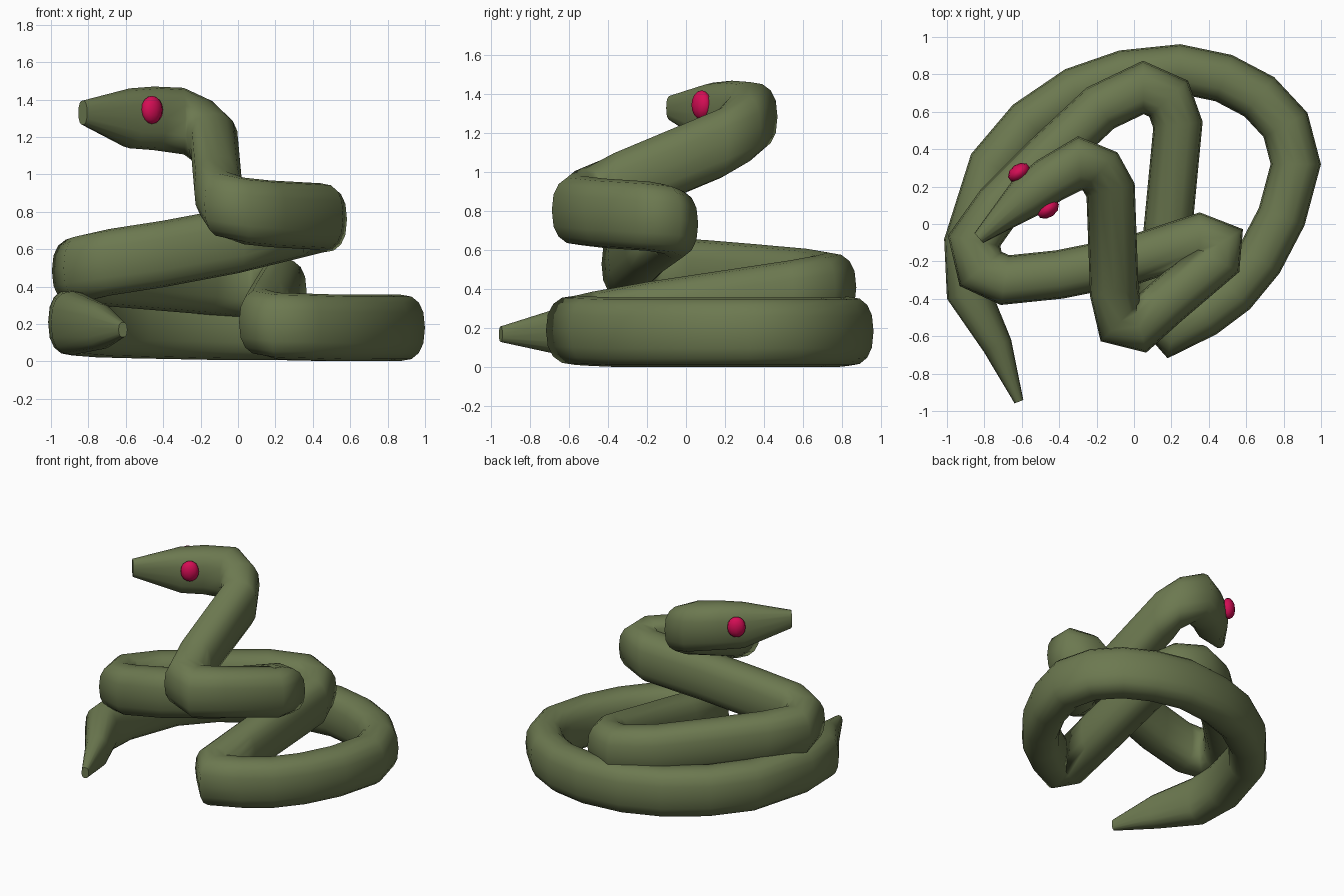
import bpy, bmesh, math
from mathutils import Vector, Matrix

if "Cube" in bpy.data.objects:
    bpy.data.objects.remove(bpy.data.objects["Cube"])


def material(name, rgb):
    m = bpy.data.materials.new(name)
    m.diffuse_color = (*rgb, 1)
    m.use_nodes = True
    m.node_tree.nodes["Principled BSDF"].inputs["Base Color"].default_value = m.diffuse_color
    return m


green = material("olive green", (0.15, 0.19, 0.08))
pink = material("crimson", (0.66, 0.004, 0.09))

SIDES, W, H = 16, 0.13, 0.178

# Centre line of the body: lower coil
lower = [(-.885, -.10, .21), (-.755, .31, .20), (-.56, .54, .195), (-.31, .71, .19),
         (-.05, .80, .185), (.24, .83, .185), (.48, .78, .18), (.67, .68, .18),
         (.81, .53, .18), (.865, .32, .18), (.79, .04, .18), (.67, -.19, .18),
         (.53, -.36, .18), (.37, -.48, .185), (.21, -.565, .19)]
# Middle loop, passing back under the upper coil
middle = [(.14, -.48, .21), (.165, -.20, .26), (.235, .53, .37), (.185, .67, .395),
          (.05, .73, .41), (-.18, .62, .43), (-.48, .34, .455), (-.72, .10, .475),
          (-.855, -.09, .485), (-.82, -.24, .50), (-.69, -.30, .53), (-.40, -.27, .575)]
# Upper bend and raised neck
upper = [(0, -.19, .65), (.35, -.075, .735), (.45, -.11, .76), (.44, -.19, .775),
         (.17, -.42, .79), (.03, -.545, .805), (-.07, -.52, .84), (-.105, -.37, .92),
         (-.125, .18, 1.15), (-.18, .28, 1.225), (-.29, .325, 1.285)]
# Tapered ends: point, half width, half height
tail = [((-.615, -.95, .17), .025, .04), ((-.73, -.65, .185), .08, .12),
        ((-.885, -.37, .205), .115, .17)]
head = [((-.45, .235, 1.30), .125, .17), ((-.58, .14, 1.30), .115, .16),
        ((-.83, -.075, 1.33), .035, .065)]
stations = tail + [(p, W, H) for p in lower + middle + upper] + head


def flat_direction(a, b):
    d = Vector(b) - Vector(a)
    d.z = 0
    return d.normalized()


# Body: upright oval rings mitred along the path
bm = bmesh.new()
rings = []
for i, (p, w, h) in enumerate(stations):
    p = Vector(p)
    before = flat_direction(stations[max(i - 1, 0)][0], stations[max(i, 1)][0])
    last = len(stations) - 1
    after = flat_direction(stations[min(i, last - 1)][0], stations[min(i + 1, last)][0])
    t = (before + after).normalized()
    miter = min(1 / max(t.dot(after), .5), 1.2)
    side = Vector((t.y, -t.x, 0))
    ring = []
    for k in range(SIDES):
        a = math.tau * k / SIDES
        c, s = math.cos(a), math.sin(a)
        c = math.copysign(abs(c) ** .8, c)
        s = math.copysign(abs(s) ** .8, s)
        ring.append(bm.verts.new(p + side * c * w * miter + Vector((0, 0, s * h))))
    rings.append(ring)
for r0, r1 in zip(rings, rings[1:]):
    for k in range(SIDES):
        n = (k + 1) % SIDES
        bm.faces.new((r0[k], r0[n], r1[n], r1[k]))
bm.faces.new(rings[0])
bm.faces.new(rings[-1])
bmesh.ops.recalc_face_normals(bm, faces=bm.faces)
for f in bm.faces:
    f.smooth = len(f.verts) == 4
me = bpy.data.meshes.new("snake_body")
bm.to_mesh(me)
bm.free()
me.materials.append(green)
bpy.context.collection.objects.link(bpy.data.objects.new("snake_body", me))

# Eyes: balls flattened against each side of the head
for name, loc in (("left_eye", (-.46, .08, 1.345)), ("right_eye", (-.615, .275, 1.345))):
    bm = bmesh.new()
    bmesh.ops.create_uvsphere(bm, u_segments=10, v_segments=8, radius=1)
    turn = Matrix.Rotation(math.atan2(.58, .81), 4, 'Z')
    bm.transform(Matrix.Translation(loc) @ turn @ Matrix.Diagonal((.065, .045, .075, 1)))
    for f in bm.faces:
        f.smooth = True
    me = bpy.data.meshes.new(name)
    bm.to_mesh(me)
    bm.free()
    me.materials.append(pink)
    bpy.context.collection.objects.link(bpy.data.objects.new(name, me))
